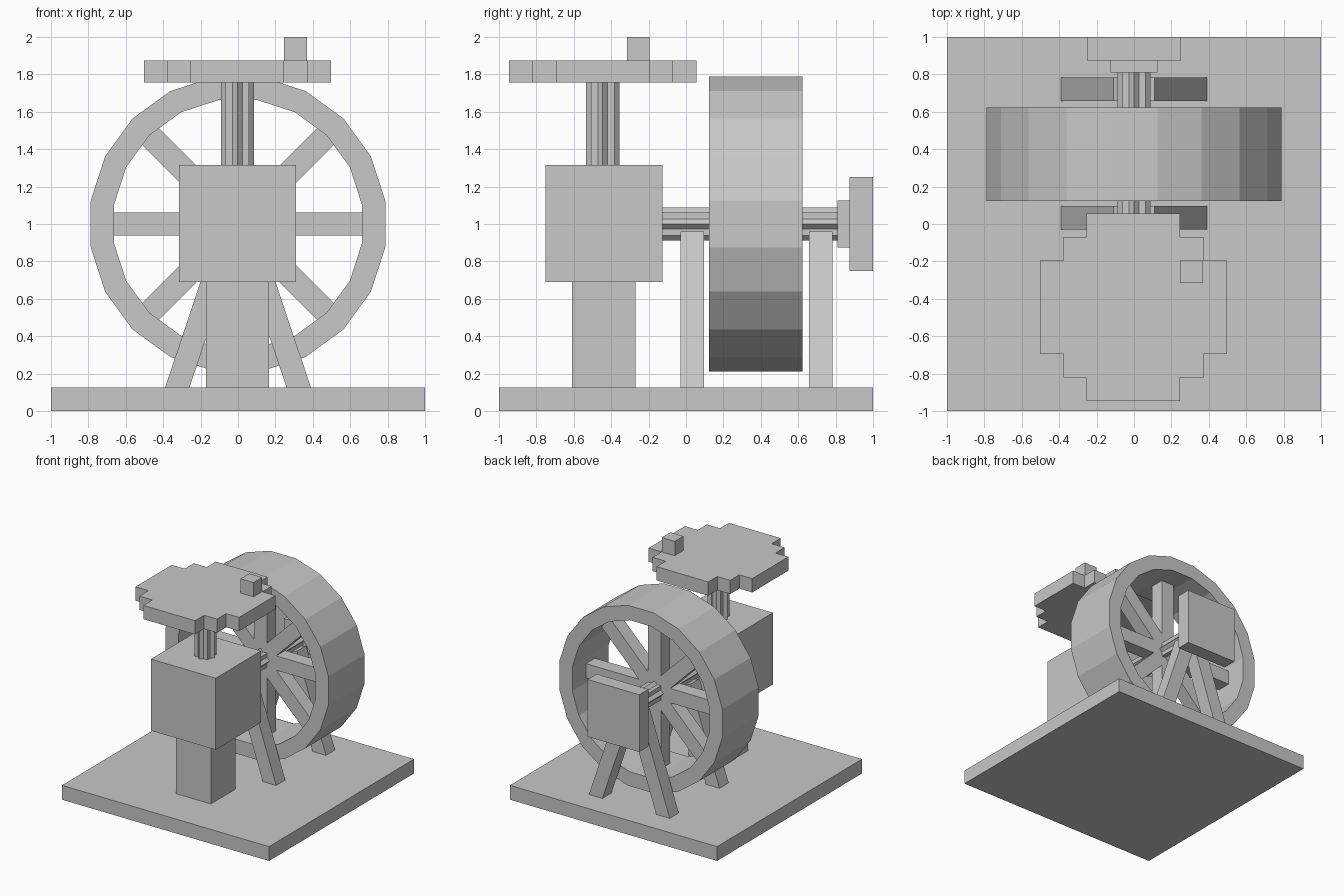
import bpy, bmesh, math
from math import pi, sin, cos
from mathutils import Matrix, Vector

cube = bpy.data.objects.get("Cube")
if cube:
    bpy.data.objects.remove(cube, do_unlink=True)

GREY = (0.58, 0.58, 0.58, 1)
mat = bpy.data.materials.new("plain grey")
mat.use_nodes = True
mat.diffuse_color = GREY
mat.node_tree.nodes["Principled BSDF"].inputs["Base Color"].default_value = GREY


def finish(name, bm):
    bmesh.ops.recalc_face_normals(bm, faces=bm.faces)
    mesh = bpy.data.meshes.new(name)
    bm.to_mesh(mesh)
    bm.free()
    mesh.materials.append(mat)
    obj = bpy.data.objects.new(name, mesh)
    bpy.context.collection.objects.link(obj)
    return obj


def box(name, x, y, z, turn=0):
    """Box from (min, max) ranges, optionally turned about the y axis through its centre."""
    bm = bmesh.new()
    bmesh.ops.create_cube(bm, size=1)
    size = [r[1] - r[0] for r in (x, y, z)]
    mid = Vector([(r[0] + r[1]) / 2 for r in (x, y, z)])
    bm.transform(Matrix.Translation(mid) @ Matrix.Rotation(turn, 4, 'Y') @ Matrix.Diagonal((*size, 1)))
    return finish(name, bm)


def prism(name, outline, start, end, axis):
    """Extrude an outline along z, or an x-z outline along y."""
    bm = bmesh.new()
    place = (lambda u, v: (u, v, start)) if axis == 'Z' else (lambda u, v: (u, start, v))
    face = bm.faces.new([bm.verts.new(place(u, v)) for u, v in outline])
    new = bmesh.ops.extrude_face_region(bm, geom=[face])["geom"]
    step = Vector((0, 0, end - start)) if axis == 'Z' else Vector((0, end - start, 0))
    bmesh.ops.translate(bm, vec=step, verts=[g for g in new if isinstance(g, bmesh.types.BMVert)])
    return finish(name, bm)


def star(cx, cy, half=0.0625):
    """Outline of two crossed squares, one turned by 45 degrees."""
    tip, notch = half * math.sqrt(2), half / cos(pi / 8)
    return [(cx + r * cos(k * pi / 8), cy + r * sin(k * pi / 8))
            for k in range(16) for r in [notch if k % 2 else tip]]


# Base, pillar and gearbox
box("base", (-1, 1), (-1, 1), (0, 0.125))
box("pillar", (-0.17, 0.165), (-0.61, -0.27), (0.125, 0.69))
box("gearbox", (-0.315, 0.31), (-0.75, -0.125), (0.69, 1.315))

# Upright shaft with the stepped round table and its knob
TX, TY = -0.003, -0.445
prism("upright_shaft", star(TX, TY), 1.315, 1.755, 'Z')
quarter = [(0.5, 0.25), (0.375, 0.25), (0.375, 0.375), (0.25, 0.375), (0.25, 0.5)]
outline = []
for sx, sy in ((1, 1), (-1, 1), (-1, -1), (1, -1)):
    corner = [(TX + sx * u, TY + sy * v) for u, v in quarter]
    outline += corner if sx == sy else corner[::-1]
prism("table", outline, 1.755, 1.875, 'Z')
box("table_knob", (0.245, 0.37), (-0.315, -0.195), (1.875, 2))

# Axle with the end hub and end plate
prism("axle", star(0, 1), -0.125, 0.81, 'Y')
box("end_hub", (-0.125, 0.125), (0.81, 0.875), (0.875, 1.125))
box("end_plate", (-0.25, 0.25), (0.875, 1), (0.75, 1.25))

# Wheel rim: twenty flat segments
SIDES, Y0, Y1 = 20, 0.123, 0.623
bm = bmesh.new()
section = [(0.787, Y0), (0.787, Y1), (0.662, Y1), (0.662, Y0)]
loops = []
for k in range(SIDES):
    a = (k + 0.5) * 2 * pi / SIDES
    loops.append([bm.verts.new((r / cos(pi / SIDES) * cos(a), y, 1 + r / cos(pi / SIDES) * sin(a)))
                  for r, y in section])
for k in range(SIDES):
    a, b = loops[k - 1], loops[k]
    for j in range(4):
        bm.faces.new((a[j - 1], a[j], b[j], b[j - 1]))
finish("wheel_rim", bm)

# Four bars across the wheel make eight spokes
for k in range(4):
    box(f"spoke_bar_{k + 1}", (-0.67, 0.67), (0.31, 0.435), (0.9375, 1.0625), k * pi / 4)

# Leaning legs on both sides of the wheel
leg = [(-0.39, 0.125), (-0.26, 0.125), (0.009, 0.92), (-0.11, 0.96)]
for where, y in (("front", -0.03), ("back", 0.657)):
    for side, s in (("right", 1), ("left", -1)):
        prism(f"{where}_{side}_leg", [(s * u, v) for u, v in leg], y, y + 0.125, 'Y')
